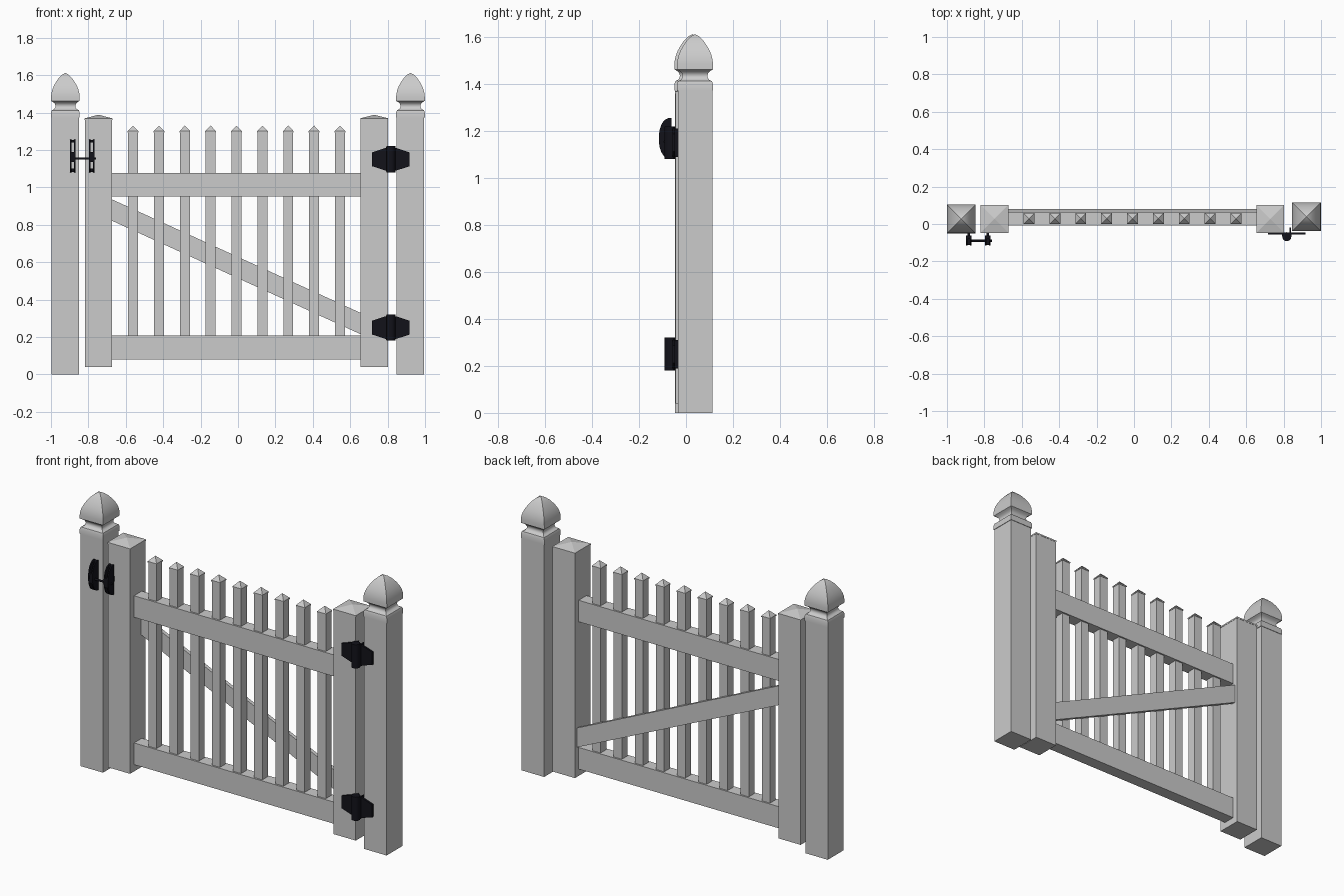
import bpy, bmesh, math

if "Cube" in bpy.data.objects:
    bpy.data.objects.remove(bpy.data.objects["Cube"])

black = bpy.data.materials.new("black_metal")
black.diffuse_color = (0.006, 0.006, 0.01, 1)
black.use_nodes = True
black.node_tree.nodes["Principled BSDF"].inputs["Base Color"].default_value = black.diffuse_color


def finish(name, bm, mat=None, smooth=False):
    bmesh.ops.remove_doubles(bm, verts=bm.verts, dist=1e-5)
    bmesh.ops.recalc_face_normals(bm, faces=bm.faces)
    me = bpy.data.meshes.new(name)
    bm.to_mesh(me)
    bm.free()
    ob = bpy.data.objects.new(name, me)
    bpy.context.collection.objects.link(ob)
    if mat:
        me.materials.append(mat)
    if smooth:
        bpy.ops.object.select_all(action='DESELECT')
        bpy.context.view_layer.objects.active = ob
        ob.select_set(True)
        bpy.ops.object.shade_smooth_by_angle(angle=math.radians(35))
    return ob


def square_loft(name, x, y, profile, smooth=False):
    """Stack of squares given as (half width, z)."""
    bm = bmesh.new()
    rings = []
    for h, z in profile:
        h = max(h, 1e-7)
        rings.append([bm.verts.new((x + a * h, y + b * h, z))
                      for a, b in ((-1, -1), (1, -1), (1, 1), (-1, 1))])
    for r, s in zip(rings, rings[1:]):
        for i in range(4):
            j = (i + 1) % 4
            bm.faces.new((r[i], r[j], s[j], s[i]))
    bm.faces.new(rings[0])
    if profile[-1][0] > 0:
        bm.faces.new(rings[-1])
    return finish(name, bm, None, smooth)


def prism(name, pts, lo, hi, axis, mat=None):
    """Extrude a 2D outline: axis 'y' takes (x, z) points, axis 'x' takes (y, z)."""
    bm = bmesh.new()
    put = (lambda p, d: (p[0], d, p[1])) if axis == 'y' else (lambda p, d: (d, p[0], p[1]))
    a = [bm.verts.new(put(p, lo)) for p in pts]
    b = [bm.verts.new(put(p, hi)) for p in pts]
    bm.faces.new(a)
    bm.faces.new(b)
    for i in range(len(pts)):
        j = (i + 1) % len(pts)
        bm.faces.new((a[i], a[j], b[j], b[i]))
    return finish(name, bm, mat)


def box(name, x0, x1, y0, y1, z0, z1, mat=None):
    return prism(name, [(x0, z0), (x1, z0), (x1, z1), (x0, z1)], y0, y1, 'y', mat)


def cylinder(name, loc, r, length, mat, along_x=False):
    bpy.ops.mesh.primitive_cylinder_add(
        vertices=20, radius=r, depth=length, location=loc,
        rotation=(0, math.pi / 2 if along_x else 0, 0))
    ob = bpy.context.object
    ob.name = name
    ob.data.materials.append(mat)
    bpy.ops.object.shade_smooth_by_angle(angle=math.radians(35))


# Outer posts with gothic finial caps
cap = [(.0765, 1.373), (.0765, 1.40), (.072, 1.412), (.060, 1.418), (.054, 1.428),
       (.053, 1.437), (.057, 1.448), (.066, 1.456), (.0765, 1.462), (.0765, 1.485),
       (.0745, 1.503), (.070, 1.522), (.062, 1.542), (.051, 1.562), (.036, 1.584),
       (.018, 1.602), (0, 1.612)]
for side, x, y in (("left", -.923, .027), ("right", .922, .0385)):
    square_loft(side + "_post", x, y, [(.0735, 0), (.0735, 1.38)])
    square_loft(side + "_post_cap", x, y, cap, True)

# Gate stiles with low pyramid tops
for side, x in (("left", -.746), ("right", .7285)):
    square_loft(side + "_stile", x, .027, [(.0725, .04), (.0725, 1.36)])
    square_loft(side + "_stile_cap", x, .027, [(.074, 1.36), (.074, 1.369), (0, 1.388)])

# Rails and diagonal brace on the back
L, R = -.675, .657
box("bottom_rail", L, R, -.008, .065, .08, .208)
box("top_rail", L, R, -.008, .065, .95, 1.077)
prism("brace", [(L, .822), (R, .214), (R, .328), (L, .936)], .058, .08, 'y')

# Pickets
for i in range(9):
    x = -.561 + i * .1383
    square_loft(f"picket_{i + 1}", x, .029,
                [(.0265, .19), (.0265, 1.293), (.029, 1.293), (.029, 1.30), (0, 1.33)])

# Hinges: tapered leaves, barrel and return plates
for where, z in (("upper", 1.15), ("lower", .25)):
    cx = .817
    for side, s in (("gate", -1), ("post", 1)):
        prism(f"{where}_hinge_{side}_leaf",
              [(cx, z - .06), (cx + s * .03, z - .06), (cx + s * .1, z - .037),
               (cx + s * .1, z + .037), (cx + s * .03, z + .06), (cx, z + .06)],
              -.057, -.046, 'y', black)
        box(f"{where}_hinge_{side}_return", cx + s * .018 - .004, cx + s * .018 + .004,
            -.055, -.018, z - .06, z + .06, black)
    cylinder(f"{where}_hinge_barrel", (cx, -.068, z), .024, .14, black)
    box(f"{where}_hinge_knuckle", cx - .026, cx + .026, -.068, -.046, z - .065, z + .065, black)

# Latch: two open D-shaped handles joined by a bar
arc = [(-.062 - .054 * math.sin(math.pi * i / 14) ** .8, 1.168 - .088 * math.cos(math.pi * i / 14))
       for i in range(15)]
for side, x in (("post", -.884), ("gate", -.782)):
    for k, s in enumerate((-1, 1)):
        prism(f"latch_{side}_plate_{k + 1}", arc, x + s * .007, x + s * .0145, 'x', black)
    for k, (z0, z1, y0) in enumerate(((1.083, 1.1, -.08), (1.135, 1.19, -.113), (1.24, 1.254, -.08))):
        box(f"latch_{side}_bridge_{k + 1}", x - .01, x + .01, y0, -.062, z0, z1, black)
    box(f"latch_{side}_mount", x - .006, x + .006, -.065, -.045, 1.15, 1.18, black)
cylinder("latch_bar", (-.827, -.09, 1.154), .006, .135, black, True)
